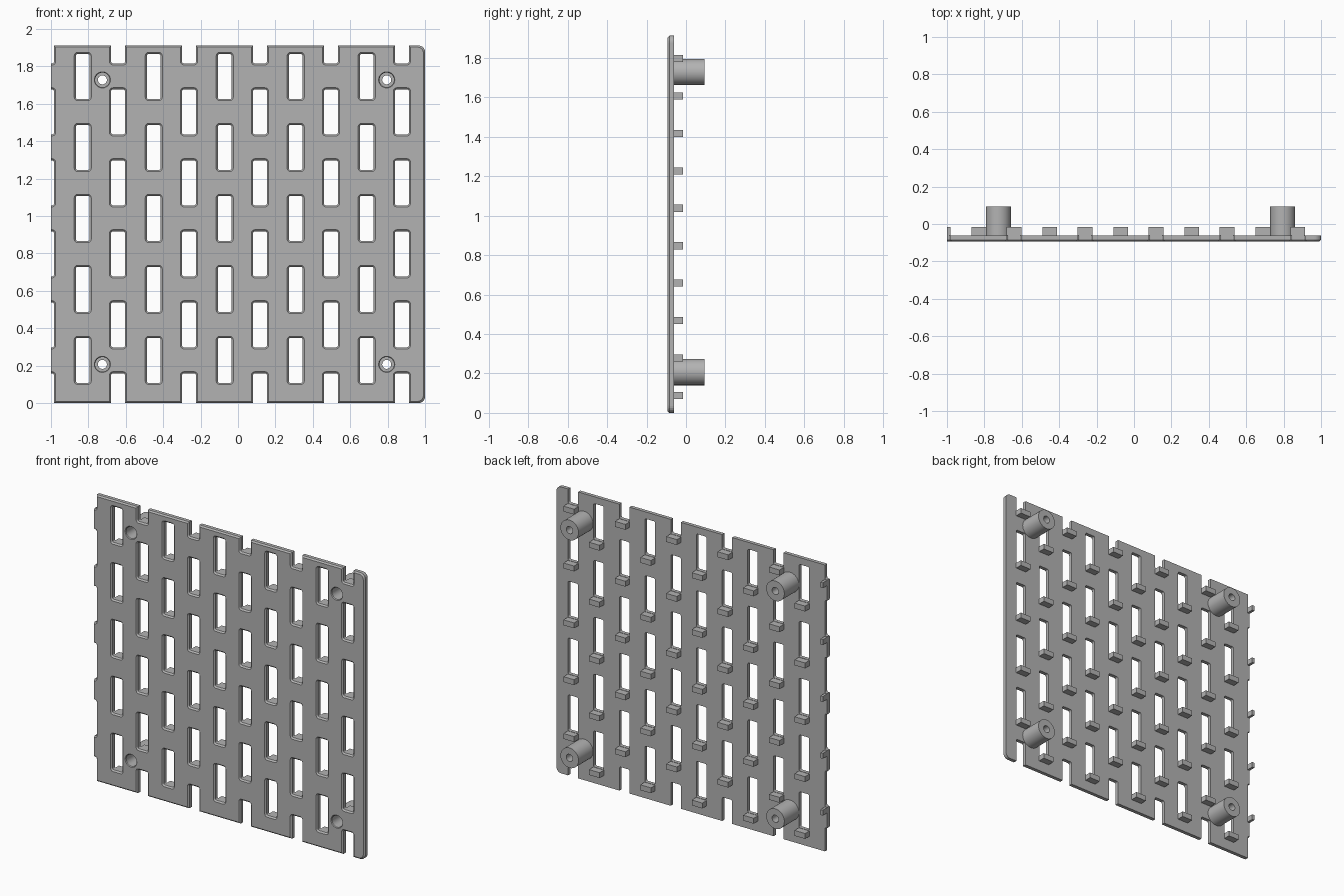
import bpy, bmesh, math

if "Cube" in bpy.data.objects:
    bpy.data.objects.remove(bpy.data.objects["Cube"])

FRONT, BACK, TIP = -0.0935, -0.0605, 0.0935   # plate front, plate back, post ends (y)
HEIGHT = 1.912
PITCH = 0.3795                                # spacing of slots in both directions
SLOT_W, SLOT_H, CHAMFER = 0.086, 0.252, 0.009

grey = bpy.data.materials.new("plain grey")
grey.diffuse_color = (0.45, 0.45, 0.45, 1)
grey.use_nodes = True
grey.node_tree.nodes["Principled BSDF"].inputs["Base Color"].default_value = grey.diffuse_color


def finish(name, bm, smooth=False):
    bmesh.ops.recalc_face_normals(bm, faces=bm.faces)
    mesh = bpy.data.meshes.new(name)
    bm.to_mesh(mesh)
    bm.free()
    mesh.materials.append(grey)
    ob = bpy.data.objects.new(name, mesh)
    bpy.context.collection.objects.link(ob)
    bpy.context.view_layer.objects.active = ob
    if smooth:
        ob.select_set(True)
        bpy.ops.object.shade_smooth_by_angle(angle=math.radians(30))
        ob.select_set(False)
    return ob


def rounded(x0, x1, z0, z1, radii, seg=3):
    """Outline with one radius per corner, from lower left anticlockwise."""
    pts = []
    corners = [(x0, z0, 1, 1), (x1, z0, -1, 1), (x1, z1, -1, -1), (x0, z1, 1, -1)]
    for i, ((x, z, sx, sz), r) in enumerate(zip(corners, radii)):
        if r == 0:
            pts.append((x, z))
            continue
        for s in range(seg + 1):
            a = math.pi * (1 + i / 2 + s / seg / 2)
            pts.append((x + sx * r + r * math.cos(a), z + sz * r + r * math.sin(a)))
    return pts


def loft(bm, loops):
    """Closed solid through outlines given as (y, points)."""
    rings = [[bm.verts.new((x, y, z)) for x, z in pts] for y, pts in loops]
    for a, b in zip(rings, rings[1:]):
        for i in range(len(a)):
            j = (i + 1) % len(a)
            bm.faces.new((a[i], a[j], b[j], b[i]))
    bm.faces.new(rings[0])
    bm.faces.new(rings[-1])


# slot positions: two staggered sets of columns
slots = [(-0.83 + PITCH * k, 1.746 - PITCH * r) for k in range(5) for r in range(5)]
slots += [(-1.021 + PITCH * k, 1.9365 - PITCH * r) for k in range(6) for r in range(6)]
posts = [(x, z) for x in (-0.725, 0.795) for z in (0.207, 1.728)]

# plate with chamfered front edge, rounded at the right corners
bm = bmesh.new()
c = CHAMFER
inner = rounded(-1, 1 - c, c, HEIGHT - c, (0, 0.03, 0.03, 0), 5)
outer = rounded(-1, 1, 0, HEIGHT, (0, 0.035, 0.035, 0), 5)
loft(bm, [(FRONT, inner), (FRONT + c, outer), (BACK, outer)])
plate = finish("slotted_plate", bm)

# cutter for slots and screw holes
bm = bmesh.new()
for x, z in slots:
    def outline(grow):
        w, h = SLOT_W / 2 - 0.006 + grow, SLOT_H / 2 - 0.006 + grow
        return rounded(x - w, x + w, z - h, z + h, [0.009 + grow] * 4)
    loft(bm, [(FRONT - 0.01, outline(c + 0.01)), (FRONT + c, outline(0)), (BACK + 0.02, outline(0))])
for x, z in posts:
    def circle(r):
        return [(x + r * math.cos(a * math.tau / 32), z + r * math.sin(a * math.tau / 32)) for a in range(32)]
    loft(bm, [(FRONT - 0.01, circle(0.052)), (FRONT + 0.005, circle(0.039)), (BACK + 0.02, circle(0.039))])
cutter = finish("slot_cutter", bm)
cutter.hide_render = True
bpy.context.view_layer.objects.active = plate
mod = plate.modifiers.new("slots", "BOOLEAN")
mod.operation, mod.solver, mod.object = "DIFFERENCE", "EXACT", cutter
bpy.ops.object.modifier_apply(modifier=mod.name)
bpy.data.objects.remove(cutter)

# hooks behind the lower edge of every slot
bm = bmesh.new()
for x, z in slots:
    top = z - SLOT_H / 2 + 0.004
    if top < 0.05:
        continue
    loft(bm, [(y, rounded(max(x - 0.039, -1), x + 0.039, top - 0.036, top, (0, 0, 0, 0)))
              for y in (BACK, -0.015)])
finish("slot_hooks", bm)

# hollow screw posts with a wide bore at the front
profile = [(0.067, BACK), (0.067, TIP), (0.024, TIP), (0.024, 0.03), (0.039, 0.03), (0.039, BACK)]
bm = bmesh.new()
for px, pz in posts:
    rings = [[bm.verts.new((px + r * math.cos(i * math.tau / 32), y, pz + r * math.sin(i * math.tau / 32)))
              for i in range(32)] for r, y in profile]
    for a, b in zip(rings, rings[1:] + rings[:1]):
        for i in range(32):
            j = (i + 1) % 32
            bm.faces.new((a[i], a[j], b[j], b[i]))
finish("screw_posts", bm, smooth=True)
